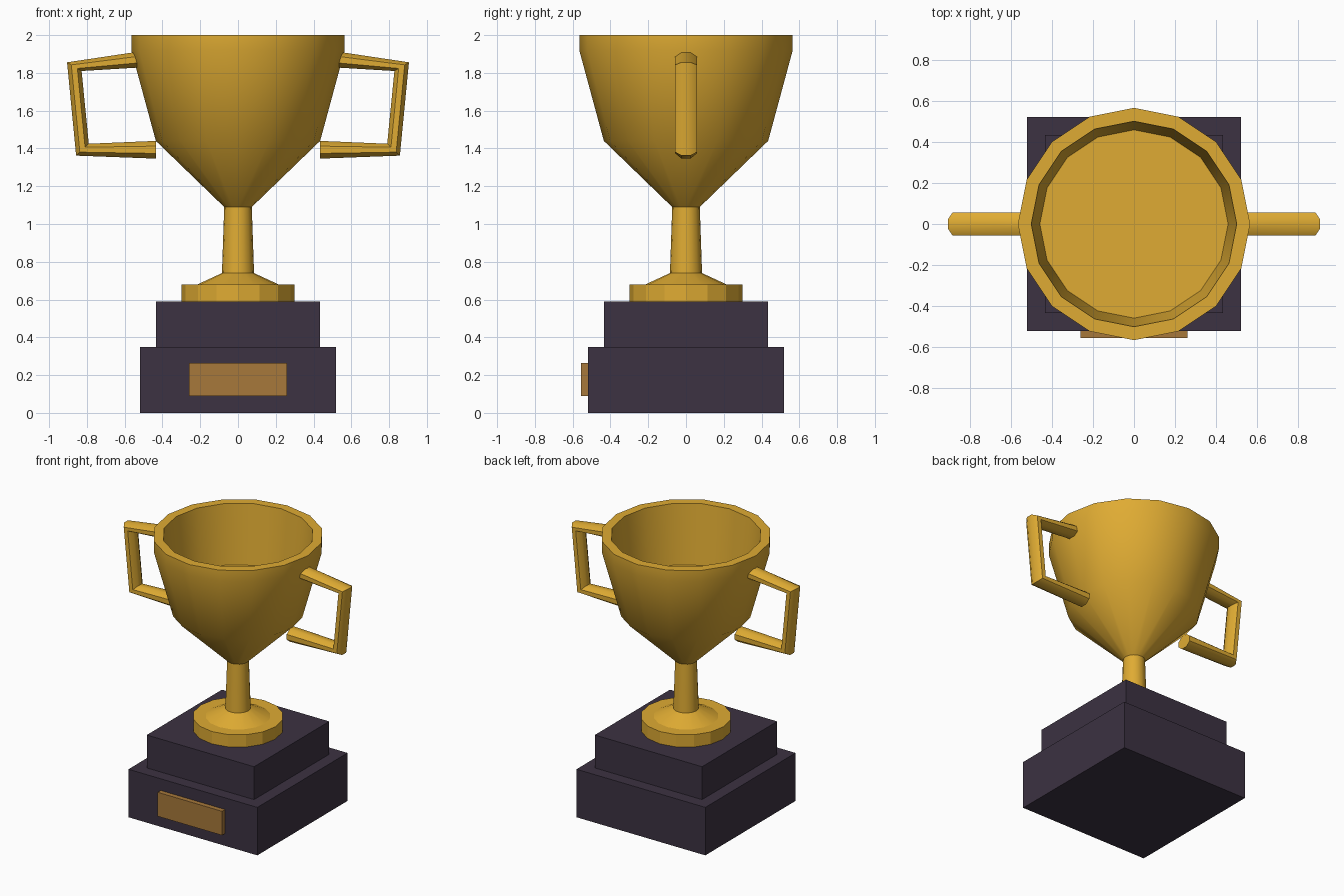
import bpy, bmesh, math
from mathutils import Vector

if "Cube" in bpy.data.objects:
    bpy.data.objects.remove(bpy.data.objects["Cube"])


def material(name, rgb):
    m = bpy.data.materials.new(name)
    m.diffuse_color = (*rgb, 1)
    m.use_nodes = True
    m.node_tree.nodes["Principled BSDF"].inputs["Base Color"].default_value = m.diffuse_color
    return m


gold = material("gold", (0.74, 0.41, 0.033))
dark = material("dark_purple", (0.045, 0.032, 0.054))
bronze = material("bronze", (0.39, 0.19, 0.043))


def finish(name, bm, mat, smooth=None):
    bmesh.ops.recalc_face_normals(bm, faces=bm.faces)
    me = bpy.data.meshes.new(name)
    bm.to_mesh(me)
    bm.free()
    me.materials.append(mat)
    ob = bpy.data.objects.new(name, me)
    bpy.context.collection.objects.link(ob)
    if smooth:
        me.shade_smooth()
        me.set_sharp_from_angle(angle=math.radians(smooth))
    return ob


def loft(name, rings, mat, smooth=None):
    """Skin equal-length rings of points and cap both ends."""
    bm = bmesh.new()
    loops = [[bm.verts.new(p) for p in ring] for ring in rings]
    n = len(loops[0])
    for a, b in zip(loops, loops[1:]):
        for i in range(n):
            j = (i + 1) % n
            bm.faces.new((a[i], a[j], b[j], b[i]))
    bm.faces.new(loops[0])
    bm.faces.new(loops[-1])
    return finish(name, bm, mat, smooth)


def lathe(name, profile, smooth=None, n=16):
    turn = [2 * math.pi * i / n for i in range(n)]
    rings = [[(r * math.cos(a), r * math.sin(a), z) for a in turn] for r, z in profile]
    return loft(name, rings, gold, smooth)


def box(name, lo, hi, mat):
    bm = bmesh.new()
    bmesh.ops.create_cube(bm, size=1)
    for v in bm.verts:
        v.co = [(l + h) / 2 + c * (h - l) for l, h, c in zip(lo, hi, v.co)]
    return finish(name, bm, mat)


# Stepped plinth and plaque
box("plinth_lower", (-0.52, -0.52, 0), (0.52, 0.52, 0.35), dark)
box("plinth_upper", (-0.433, -0.433, 0.35), (0.433, 0.433, 0.59), dark)
box("plaque", (-0.26, -0.555, 0.09), (0.26, -0.52, 0.265), bronze)

# Foot disc, stem and hollow cup
lathe("foot_disc", [(0.3, 0.59), (0.3, 0.68)])
lathe("stem", [(0.215, 0.68), (0.085, 0.74), (0.073, 1.09)], 40)
lathe("cup", [(0.073, 1.09), (0.435, 1.44), (0.565, 1.92), (0.565, 2.0),
              (0.5, 2.0), (0.458, 1.57)], 40)

# Handles: octagonal bars given by outer and inner (x, z) points at each corner
corners = [((0.53, 1.912), (0.53, 1.828)), ((0.905, 1.856), (0.828, 1.81)),
           ((0.857, 1.362), (0.79, 1.425)), ((0.433, 1.346), (0.433, 1.44))]
for side, label in ((-1, "left"), (1, "right")):
    rings = []
    for o, i in corners:
        outer, inner = (Vector((side * p[0], 0, p[1])) for p in (o, i))
        mid, half = (outer + inner) / 2, (outer - inner) / 2
        ring = []
        for k in range(8):
            a = math.radians(22.5 + 45 * k)
            s = 1 / math.cos(math.radians(22.5))
            ring.append(mid + half * math.cos(a) * s
                        + Vector((0, 0.057 * s * math.sin(a), 0)))
        rings.append(ring)
    loft(label + "_handle", rings, gold, 50)
